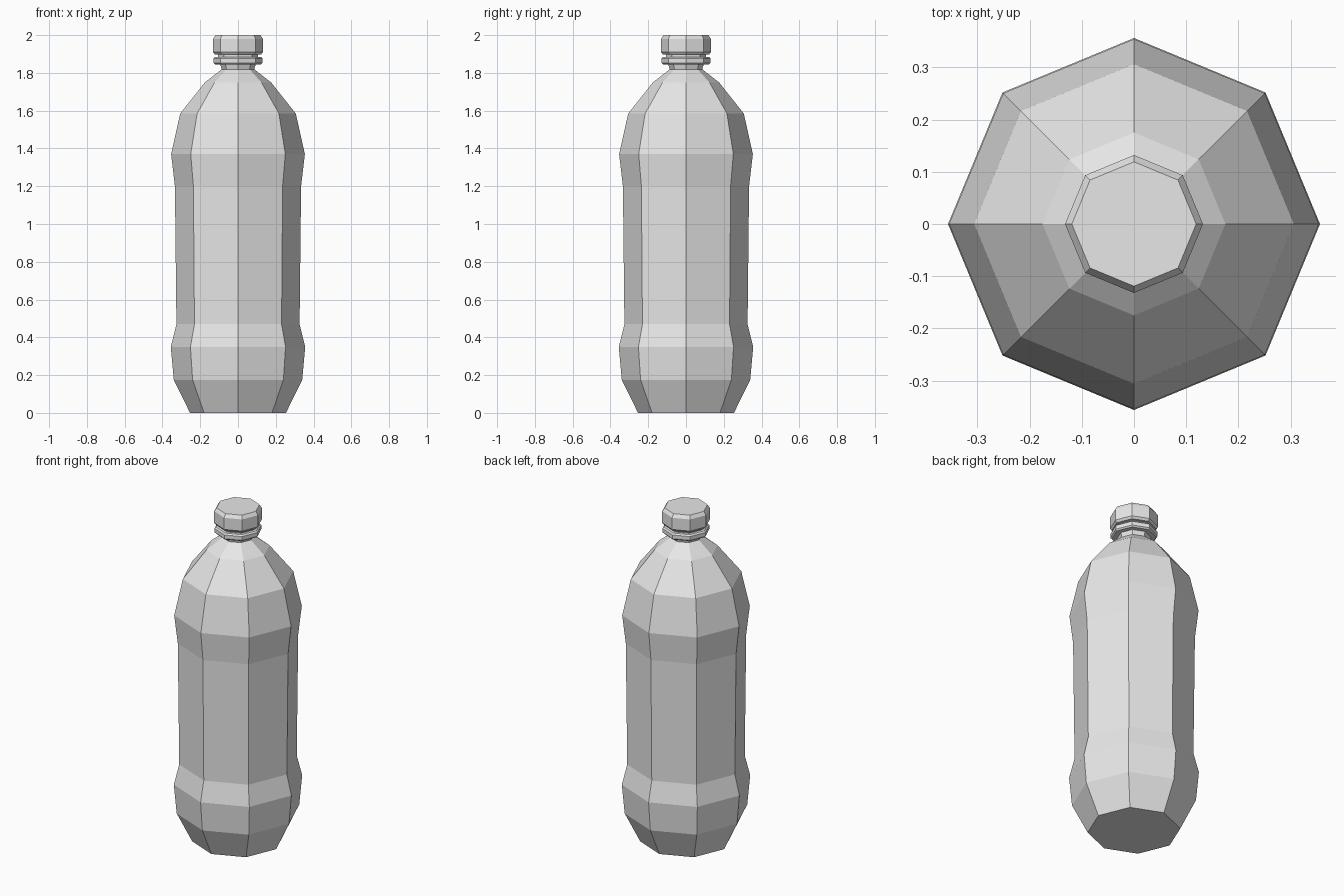
import bpy, bmesh
from math import cos, sin, pi

cube = bpy.data.objects.get("Cube")
if cube:
    bpy.data.objects.remove(cube, do_unlink=True)

SIDES = 8

grey = bpy.data.materials.new("light_grey")
grey.use_nodes = True
grey.diffuse_color = (0.8, 0.8, 0.8, 1)
grey.node_tree.nodes["Principled BSDF"].inputs["Base Color"].default_value = (0.8, 0.8, 0.8, 1)


def lathe(name, profile):
    """Closed octagonal solid from (radius, height) pairs, bottom to top."""
    bm = bmesh.new()
    rings = [[bm.verts.new((r * cos(2 * pi * i / SIDES), r * sin(2 * pi * i / SIDES), z))
              for i in range(SIDES)] for r, z in profile]
    for low, high in zip(rings, rings[1:]):
        for i in range(SIDES):
            j = (i + 1) % SIDES
            bm.faces.new((low[i], low[j], high[j], high[i]))
    bm.faces.new(rings[0][::-1])
    bm.faces.new(rings[-1])
    mesh = bpy.data.meshes.new(name)
    bm.to_mesh(mesh)
    bm.free()
    mesh.materials.append(grey)
    obj = bpy.data.objects.new(name, mesh)
    bpy.context.collection.objects.link(obj)
    return obj


# Bottle body: tapered foot, lower bulge, waist, upper bulge, shoulder
lathe("bottle_body", [
    (0.254, 0), (0.34, 0.175), (0.356, 0.35), (0.326, 0.47),
    (0.334, 1.2), (0.354, 1.37), (0.306, 1.585), (0.175, 1.75), (0.085, 1.82)])

# Neck running up inside the collar and cap
lathe("neck", [(0.085, 1.815), (0.095, 1.85), (0.105, 1.87), (0.105, 1.91)])

# Collar ring below the cap
lathe("neck_ring", [(0.122, 1.845), (0.13, 1.853), (0.13, 1.876), (0.122, 1.884)])

# Chamfered screw cap
lathe("cap", [(0.122, 1.897), (0.132, 1.91), (0.132, 1.98), (0.119, 2.0)])
